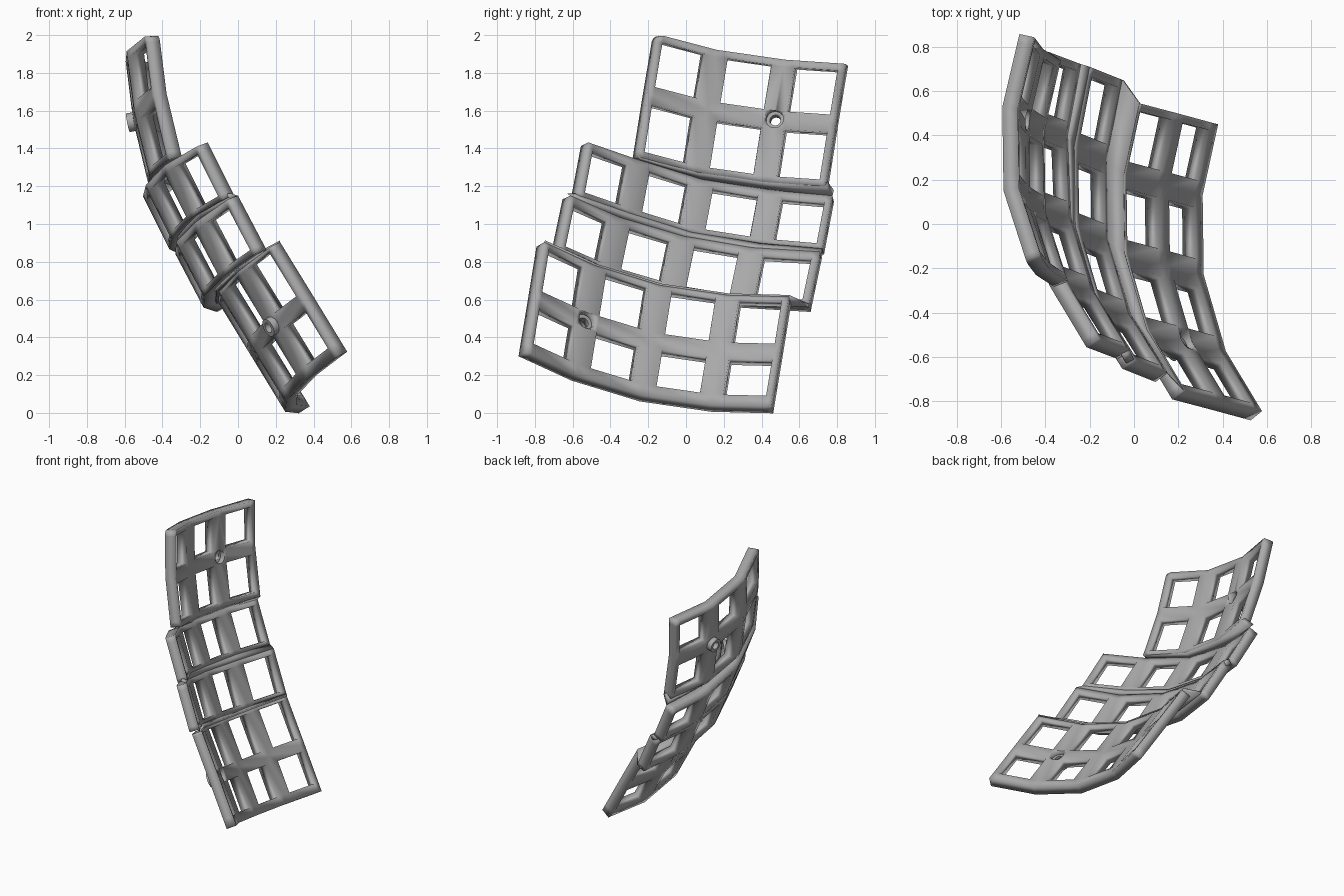
import bpy, bmesh
from mathutils import Vector as V

cube = bpy.data.objects.get("Cube")
if cube:
    bpy.data.objects.remove(cube, do_unlink=True)

grey = bpy.data.materials.new("plain_grey")
grey.use_nodes = True
GREY = (0.4, 0.4, 0.4, 1)
grey.diffuse_color = GREY
grey.node_tree.nodes["Principled BSDF"].inputs["Base Color"].default_value = GREY
THICK = 0.07


def finish(bm, name, thick, offset=-1):
    """Turn a sheet into a solid object with sharp edges and soft bends."""
    me = bpy.data.meshes.new(name)
    bm.to_mesh(me)
    bm.free()
    ob = bpy.data.objects.new(name, me)
    bpy.context.collection.objects.link(ob)
    me.materials.append(grey)
    if thick:
        mod = ob.modifiers.new("thickness", "SOLIDIFY")
        mod.thickness, mod.offset, mod.use_even_offset = thick, offset, True
    bpy.ops.object.select_all(action="DESELECT")
    bpy.context.view_layer.objects.active = ob
    ob.select_set(True)
    bpy.ops.object.shade_smooth_by_angle(angle=0.6)
    return ob


def shift(line, *d):
    return [p + V(d) for p in line]


def sheet(name, levels, spans=None, thick=THICK, offset=-1, round_corner=False):
    """Sheet through edge lines from top to bottom; spans give the openings' height per row."""
    bm = bmesh.new()
    cols = len(levels[0]) - 1
    for r in range(len(levels) - 1):
        top, low = levels[r], levels[r + 1]
        for c in range(cols):
            a = 0.11 if c == 0 else 0.18
            b = 0.89 if c == cols - 1 else 0.82
            us = (0, a, b, 1) if spans else (0, 1)
            vs = (0, *spans[r], 1) if spans else (0, 1)

            def pt(u, v):
                return bm.verts.new(top[c].lerp(top[c + 1], u).lerp(low[c].lerp(low[c + 1], u), v))

            g = [[pt(u, v) for u in us] for v in vs]
            for j in range(len(vs) - 1):
                for i in range(len(us) - 1):
                    if not (spans and i == 1 and j == 1):
                        bm.faces.new((g[j][i], g[j + 1][i], g[j + 1][i + 1], g[j][i + 1]))
    bmesh.ops.remove_doubles(bm, verts=bm.verts, dist=0.0005)
    if round_corner:
        corner = min(bm.verts, key=lambda v: (v.co - levels[0][0]).length)
        bmesh.ops.bevel(bm, geom=[corner], offset=0.035, segments=3, profile=0.5,
                        affect="VERTICES", clamp_overlap=True)
    return finish(bm, name, thick, offset)


def cylinder(name, at, normal, radius, start, end):
    """Cylinder along the normal, from depth start to depth end."""
    bm = bmesh.new()
    bmesh.ops.create_cone(bm, cap_ends=True, segments=24, radius1=radius, radius2=radius, depth=end - start)
    ob = finish(bm, name, 0)
    ob.rotation_euler = normal.to_track_quat("Z", "Y").to_euler()
    ob.location = at - normal * (start + end) / 2
    return ob


def cut(ob, cutter):
    mod = ob.modifiers.new("cut", "BOOLEAN")
    mod.operation, mod.solver, mod.object = "DIFFERENCE", "EXACT", cutter
    cutter.hide_render = True
    cutter.hide_viewport = True
    cutter.display_type = "WIRE"


# Edge lines of the four curved strips
d_low = [V(p) for p in ((.578, -.845, .324), (.415, -.575, .20), (.315, -.23, .095),
                        (.31, .13, .043), (.38, .45, .035))]
d_mid = shift(d_low, -.177, .048, .29)
d_top = shift(d_low, -.355, .095, .58)
c_top = [V(p) for p in ((0, -.612, 1.15), (-.165, -.35, 1.035), (-.265, -.01, .935),
                        (-.27, .35, .875), (-.2, .71, .853))]
c_low = shift(c_top, .15, -.06, -.285)
b_top = [V(p) for p in ((-.16, -.517, 1.432), (-.325, -.243, 1.337), (-.425, .085, 1.236),
                        (-.44, .454, 1.178), (-.38, .775, 1.15))]
b_low = shift(b_top, .14, -.053, -.28)
a_mid = [V(p) for p in ((-.378, -.206, 1.69), (-.48, .11, 1.607), (-.485, .47, 1.555), (-.41, .79, 1.533))]
a_top = shift(a_mid, -.04, .053, .315)
a_low = shift(a_mid, .08, -.053, -.333)

# Strips with square openings
upper = sheet("upper_strip", [a_top, a_mid, a_low], [(.12, .86), (.15, .9)], round_corner=True)
sheet("upper_middle_strip", [b_top, b_low], [(.12, .91)])
sheet("lower_middle_strip", [c_top, c_low], [(.12, .9)])
lower = sheet("lower_strip", [d_top, d_mid, d_low], [(.06, .86), (.14, .81)])

# Steps joining neighbouring strips
sheet("upper_step", [a_low, b_top[1:]], thick=.04)
sheet("middle_step", [b_low, c_top], thick=.04)
sheet("lower_step", [d_top, c_low], thick=.02, offset=0)

# Screw holes with a recess in front and a boss behind
for ob, name, line, i, up in ((lower, "lower", d_mid, 1, d_top[1] - d_low[1]),
                              (upper, "upper", a_mid, 2, a_top[2] - a_low[2])):
    n = (line[i + 1] - line[i - 1]).cross(up).normalized()
    boss = cylinder(name + "_boss", line[i], n, .05, .04, .1)
    bore = cylinder(name + "_bore_cutter", line[i], n, .028, -.05, .2)
    recess = cylinder(name + "_recess_cutter", line[i], n, .047, -.05, .03)
    cut(ob, bore)
    cut(ob, recess)
    cut(boss, bore)
